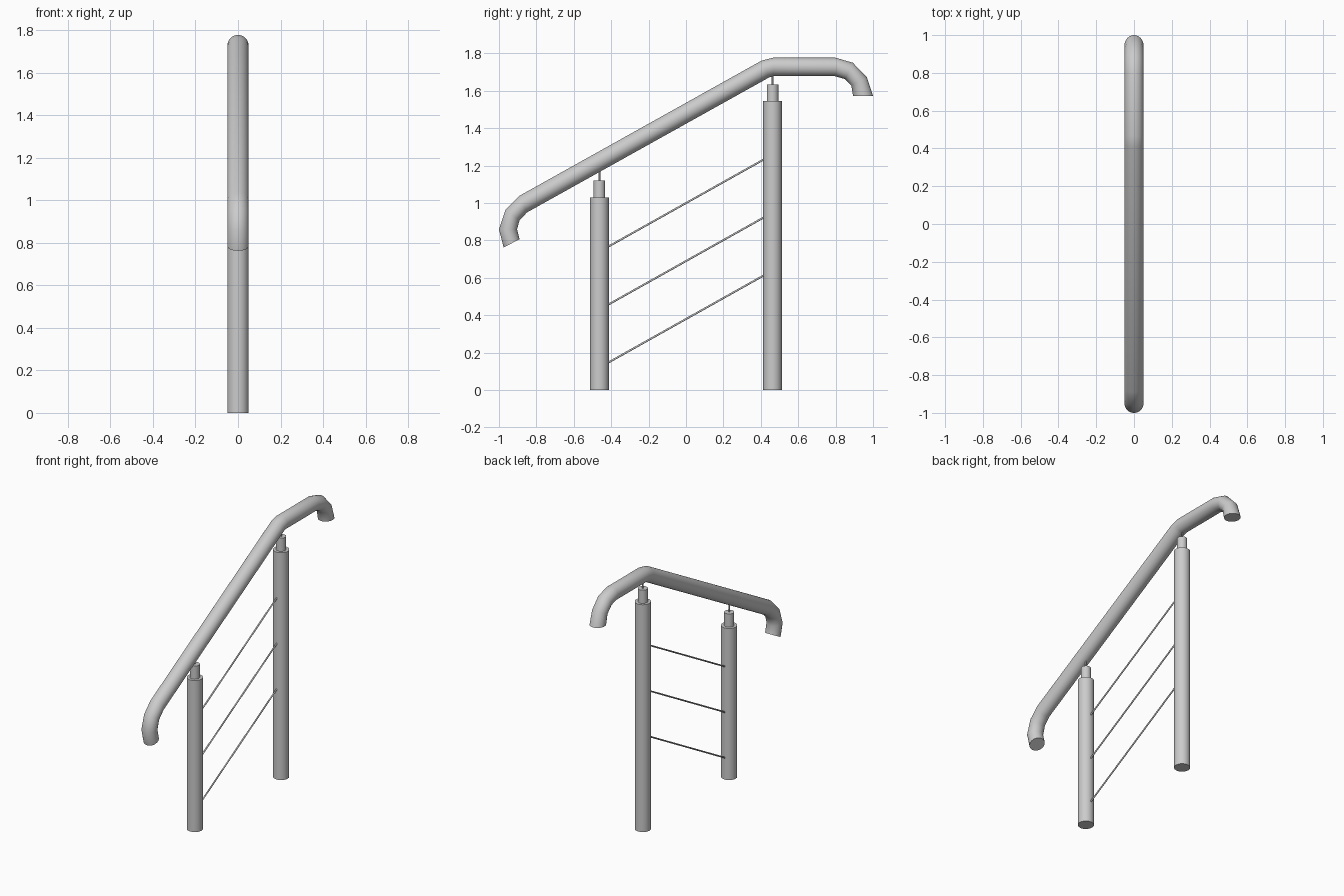
import bpy, bmesh, math
from mathutils import Vector

if "Cube" in bpy.data.objects:
    bpy.data.objects.remove(bpy.data.objects["Cube"])

SIDES = 32


def finish(bm, name):
    bmesh.ops.recalc_face_normals(bm, faces=bm.faces)
    mesh = bpy.data.meshes.new(name)
    bm.to_mesh(mesh)
    bm.free()
    ob = bpy.data.objects.new(name, mesh)
    bpy.context.collection.objects.link(ob)
    bpy.context.view_layer.objects.active = ob
    bpy.ops.object.select_all(action='DESELECT')
    ob.select_set(True)
    bpy.ops.object.shade_smooth_by_angle(angle=math.radians(40))
    return ob


def tube(name, pairs, rx, sides=SIDES):
    """Capped tube; each ring spans an outer and an inner (y, z) outline point."""
    bm = bmesh.new()
    rings = []
    for oy, oz, iy, iz in pairs:
        outer, inner = Vector((0, oy, oz)), Vector((0, iy, iz))
        mid, half = (outer + inner) / 2, (outer - inner) / 2
        rings.append([bm.verts.new(mid + half * math.cos(a) + Vector((rx * math.sin(a), 0, 0)))
                      for a in (2 * math.pi * i / sides for i in range(sides))])
    for r, s in zip(rings, rings[1:]):
        for i in range(sides):
            j = (i + 1) % sides
            bm.faces.new((r[i], r[j], s[j], s[i]))
    bm.faces.new(rings[0])
    bm.faces.new(rings[-1])
    return finish(bm, name)


def rod(name, a, b, r, sides=SIDES):
    """Straight cylinder between two (y, z) points."""
    d = (Vector(b) - Vector(a)).normalized()
    n = Vector((-d.y, d.x)) * r
    return tube(name, [(p[0] + n.x, p[1] + n.y, p[0] - n.x, p[1] - n.y) for p in (a, b)], r, sides)


# Handrail with both curled ends
tube("handrail", [
    (-0.975, 0.762, -0.890, 0.807),
    (-1.000, 0.860, -0.903, 0.860),
    (-0.965, 0.965, -0.890, 0.908),
    (-0.890, 1.039, -0.850, 0.950),
    (0.405, 1.762, 0.445, 1.672),
    (0.465, 1.777, 0.467, 1.678),
    (0.800, 1.777, 0.797, 1.678),
    (0.892, 1.750, 0.850, 1.663),
    (0.967, 1.672, 0.884, 1.628),
    (1.000, 1.573, 0.893, 1.573),
], 0.05)

# Posts with collars and support pins
for label, y, top, rail in (("lower", -0.463, 1.03, 1.20), ("upper", 0.463, 1.545, 1.70)):
    rod(label + "_post", (y, 0), (y, top), 0.05)
    rod(label + "_collar", (y, top - 0.01), (y, top + 0.09), 0.031)
    rod(label + "_pin", (y, top + 0.08), (y, rail), 0.005, 12)

# Sloping infill cables
for k in range(3):
    z = 0.38 + 0.31 * k
    rod("cable_%d" % (k + 1), (-0.43, z - 0.241), (0.43, z + 0.241), 0.005, 12)
